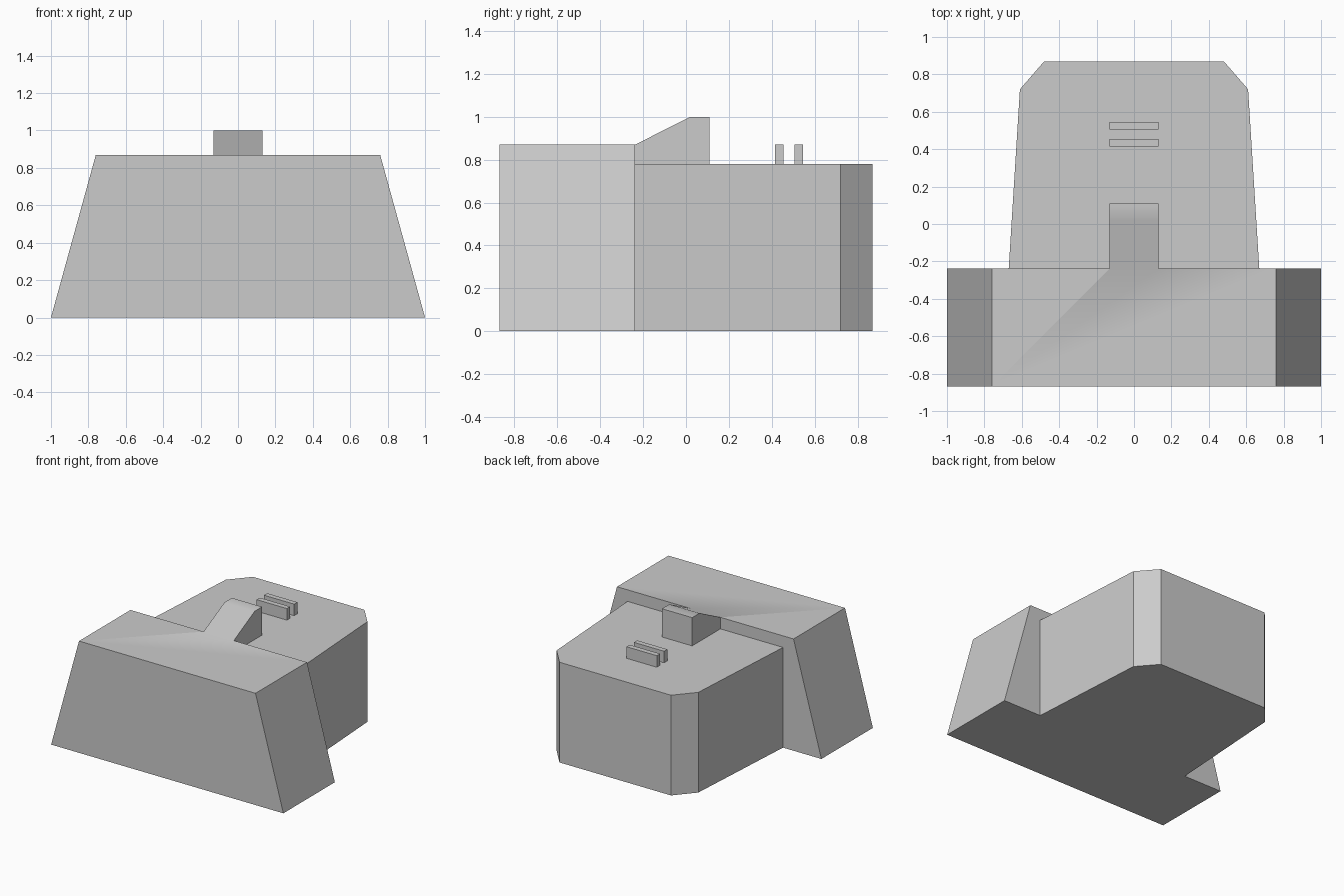
import bpy, bmesh, math
from mathutils import Vector

cube = bpy.data.objects.get("Cube")
if cube:
    bpy.data.objects.remove(cube, do_unlink=True)

grey = bpy.data.materials.new("plain grey")
grey.use_nodes = True
colour = (0.6, 0.6, 0.6, 1)
grey.diffuse_color = colour
grey.node_tree.nodes["Principled BSDF"].inputs["Base Color"].default_value = colour


def prism(name, points, sweep):
    """Extrude a closed outline along the sweep vector."""
    bm = bmesh.new()
    face = bm.faces.new([bm.verts.new(p) for p in points])
    result = bmesh.ops.extrude_face_region(bm, geom=[face], use_keep_orig=True)
    moved = [v for v in result["geom"] if isinstance(v, bmesh.types.BMVert)]
    bmesh.ops.translate(bm, verts=moved, vec=Vector(sweep))
    bmesh.ops.recalc_face_normals(bm, faces=bm.faces)
    mesh = bpy.data.meshes.new(name)
    bm.to_mesh(mesh)
    bm.free()
    mesh.materials.append(grey)
    obj = bpy.data.objects.new(name, mesh)
    bpy.context.collection.objects.link(obj)
    return obj


def fuse(target, other):
    """Join another solid into the target and discard the leftover."""
    mod = target.modifiers.new("union", "BOOLEAN")
    mod.operation = "UNION"
    mod.solver = "EXACT"
    mod.object = other
    bpy.context.view_layer.objects.active = target
    bpy.ops.object.modifier_apply(modifier=mod.name)
    bpy.data.objects.remove(other, do_unlink=True)


half = 0.13   # half width of the ramp and the slats
deck = 0.78   # height of the rear deck

# Wide front block with sloping ends
body = prism("body", [(x, -0.87, z) for x, z in
                      [(-1, 0), (1, 0), (0.76, 0.87), (-0.76, 0.87)]], (0, 0.633, 0))

# Tapered rear housing with chamfered corners, its root sunk into the block
side = [(0.68, -0.4), (0.61, 0.72), (0.48, 0.87)]
outline = side + [(-x, y) for x, y in reversed(side)]
fuse(body, prism("rear_housing", [(x, y, 0) for x, y in outline], (0, 0, deck)))

# Sight ramp rising from the back edge of the block
ramp = [(-0.4, 0.7), (-0.237, 0.87), (0.02, 1), (0.11, 1), (0.11, 0.7)]
fuse(body, prism("ramp", [(-half, y, z) for y, z in ramp], (2 * half, 0, 0)))

bpy.ops.object.select_all(action="DESELECT")
body.select_set(True)
bpy.context.view_layer.objects.active = body
bpy.ops.object.shade_smooth_by_angle(angle=math.radians(30))

# Pair of thin slats on the rear deck
for name, y in (("front_slat", 0.415), ("back_slat", 0.505)):
    prism(name, [(-half, y, deck), (half, y, deck),
                 (half, y, 0.87), (-half, y, 0.87)], (0, 0.04, 0))
